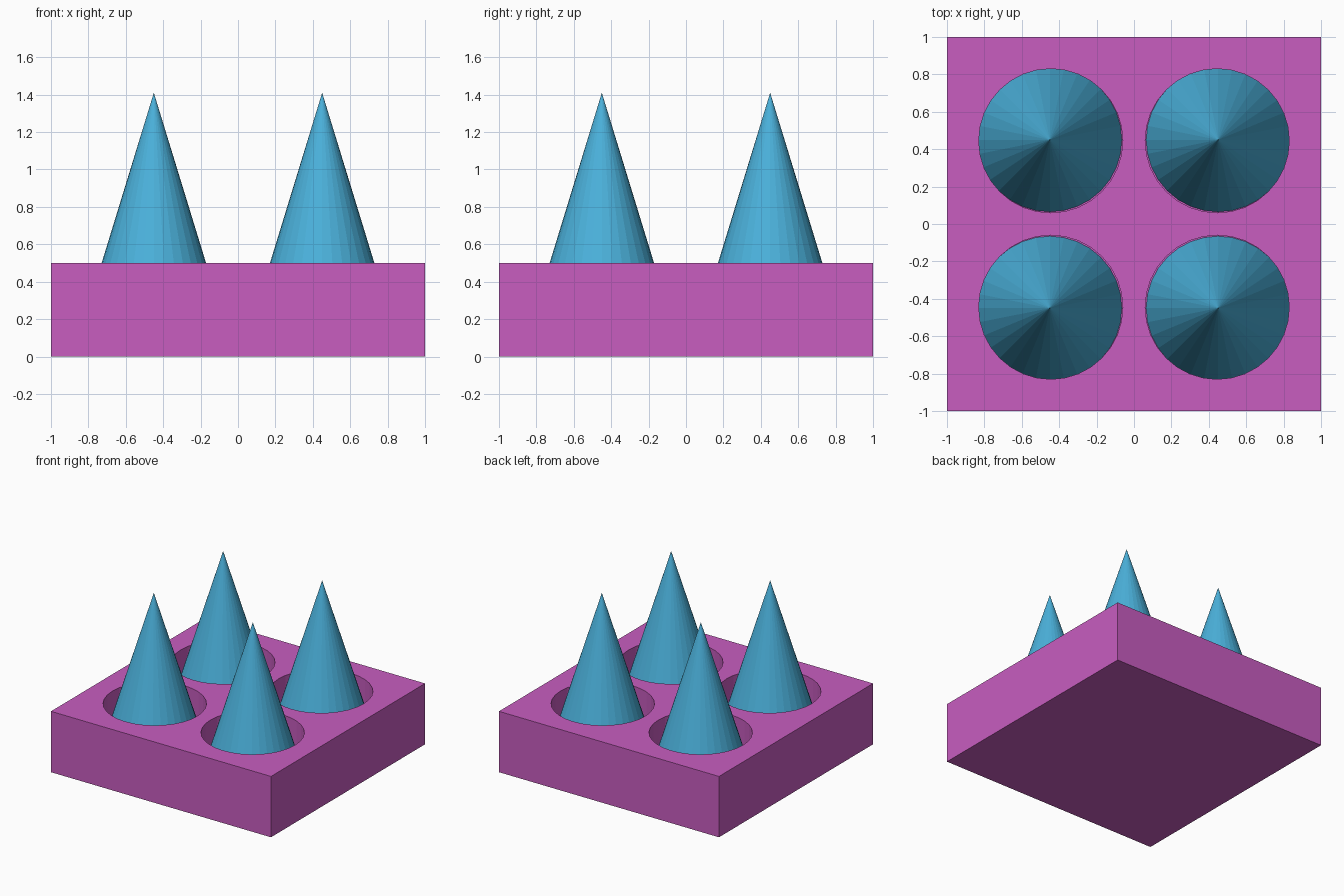
import bpy
from itertools import product

if "Cube" in bpy.data.objects:
    bpy.data.objects.remove(bpy.data.objects["Cube"])

FLOOR = 0.155      # hidden floor of the round wells
TOP = 0.5
TIP = 1.41


def material(name, color):
    m = bpy.data.materials.new(name)
    m.diffuse_color = (*color, 1)
    m.use_nodes = True
    m.node_tree.nodes["Principled BSDF"].inputs["Base Color"].default_value = m.diffuse_color
    return m


pink = material("pink_block", (0.58, 0.11, 0.53))
blue = material("blue_spike", (0.07, 0.44, 0.71))

# Square block
bpy.ops.mesh.primitive_cube_add(size=1, location=(0, 0, TOP / 2))
block = bpy.context.object
block.name = "base_block"
block.scale = (2, 2, TOP)
block.data.materials.append(pink)

for i, (sx, sy) in enumerate(product((-1, 1), repeat=2), 1):
    # Round well cut into the top of the block
    bpy.ops.mesh.primitive_cylinder_add(
        vertices=32, radius=0.385, depth=0.6,
        location=(sx * 0.445, sy * 0.445, FLOOR + 0.3))
    cutter = bpy.context.object
    cutter.name = f"well_cutter_{i}"
    cutter.data.materials.append(pink)
    cutter.hide_render = True
    cutter.display_type = 'WIRE'
    cut = block.modifiers.new(f"well_{i}", 'BOOLEAN')
    cut.operation = 'DIFFERENCE'
    cut.solver = 'EXACT'
    cut.object = cutter

    # Cone standing on the floor of the well
    bpy.ops.mesh.primitive_cone_add(
        vertices=32, radius1=0.385, radius2=0, depth=TIP - FLOOR,
        location=(sx * 0.45, sy * 0.45, (TIP + FLOOR) / 2))
    cone = bpy.context.object
    cone.name = f"spike_{i}"
    cone.data.materials.append(blue)
